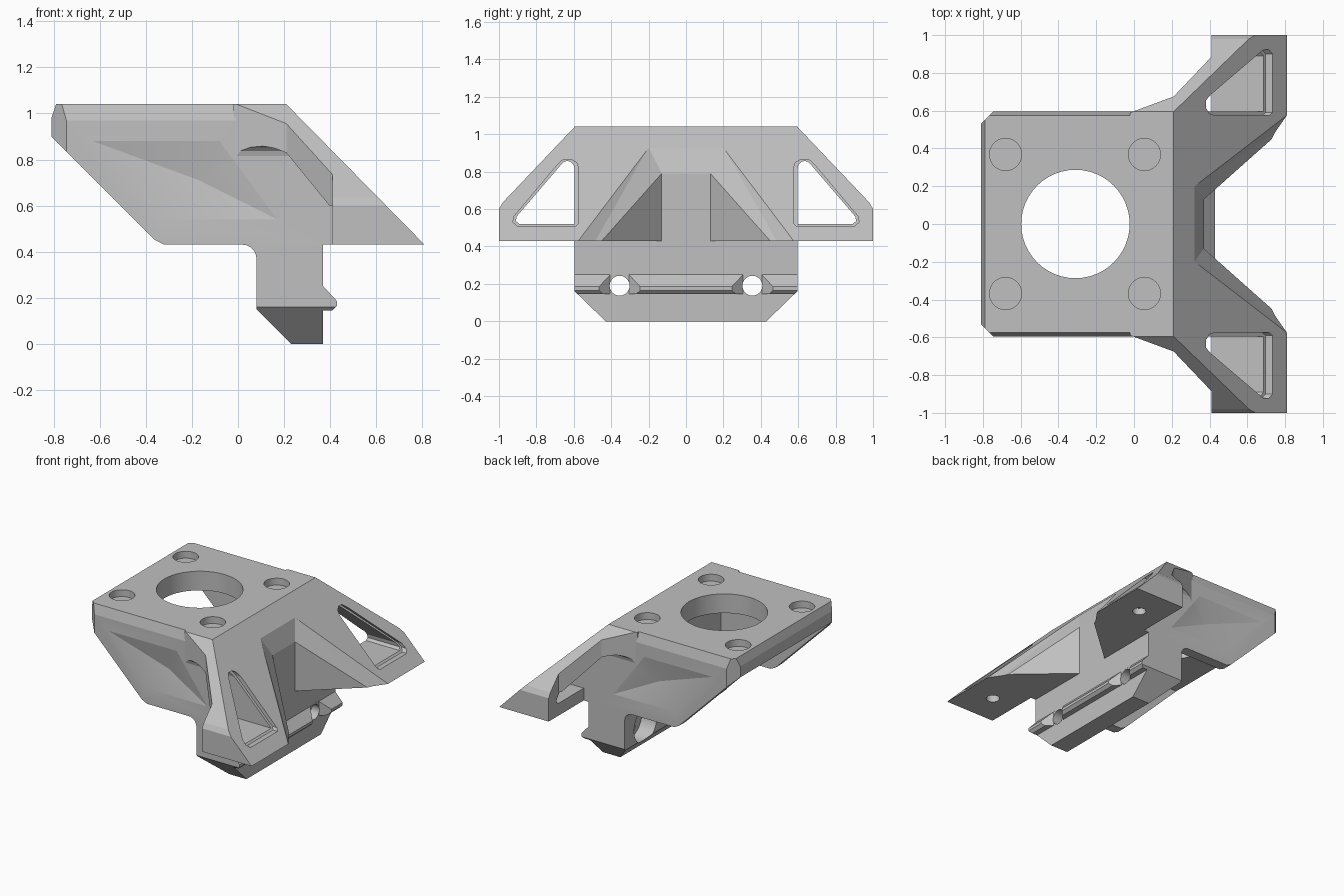
import bpy, bmesh, math
from mathutils import Matrix, Vector

old = bpy.data.objects.get("Cube")
if old:
    bpy.data.objects.remove(old, do_unlink=True)

grey = bpy.data.materials.new("plain grey")
grey.use_nodes = True
COLOUR = (0.53, 0.53, 0.53, 1)
grey.diffuse_color = COLOUR
grey.node_tree.nodes["Principled BSDF"].inputs["Base Color"].default_value = COLOUR


def make(name, bm):
    bmesh.ops.recalc_face_normals(bm, faces=bm.faces)
    mesh = bpy.data.meshes.new(name)
    bm.to_mesh(mesh)
    bm.free()
    mesh.materials.append(grey)
    ob = bpy.data.objects.new(name, mesh)
    bpy.context.collection.objects.link(ob)
    return ob


def prism(name, pts, axis, lo, hi):
    """Extrude a 2D profile along the x, y or z axis."""
    place = {"x": lambda a, b, t: (t, a, b),
             "y": lambda a, b, t: (a, t, b),
             "z": lambda a, b, t: (a, b, t)}[axis]
    bm = bmesh.new()
    rings = [[bm.verts.new(place(a, b, t)) for a, b in pts] for t in (lo, hi)]
    bm.faces.new(rings[0])
    bm.faces.new(rings[1])
    for i in range(len(pts)):
        j = (i + 1) % len(pts)
        bm.faces.new((rings[0][i], rings[0][j], rings[1][j], rings[1][i]))
    return make(name, bm)


def hull(name, pts):
    bm = bmesh.new()
    for p in pts:
        bm.verts.new(p)
    bmesh.ops.convex_hull(bm, input=bm.verts[:])
    return make(name, bm)


def cylinder(name, centre, radius, depth, along_x=False):
    bm = bmesh.new()
    m = Matrix.Translation(centre)
    if along_x:
        m = m @ Matrix.Rotation(math.pi / 2, 4, "Y")
    bmesh.ops.create_cone(bm, cap_ends=True, segments=48, radius1=radius,
                          radius2=radius, depth=depth, matrix=m)
    return make(name, bm)


def combine(target, other, operation="DIFFERENCE"):
    mod = target.modifiers.new("combine", "BOOLEAN")
    mod.operation, mod.object, mod.solver = operation, other, "EXACT"
    bpy.context.view_layer.update()
    graph = bpy.context.evaluated_depsgraph_get()
    mesh = bpy.data.meshes.new_from_object(target.evaluated_get(graph))
    target.modifiers.clear()
    target.data = mesh
    bpy.data.objects.remove(other, do_unlink=True)


def both(half):
    return half + [(-a, b) for a, b in reversed(half)]


# Body with the clamping tab and rail, shaped by three outlines
fillet = [(0.02 + 0.06 * math.sin(a), 0.37 + 0.06 * math.cos(a))
          for a in [i * math.pi / 12 for i in range(7)]]
side = [(-0.81, 0.9), (-0.81, 0.98), (-0.79, 1.04), (0.21, 1.04), (0.81, 0.43),
        (0.37, 0.43), (0.37, 0.25), (0.43, 0.185), (0.43, 0.165), (0.41, 0.145),
        (0.37, 0.145), (0.37, 0), (0.23, 0), (0.08, 0.15)]
side += fillet[::-1] + [(-0.32, 0.43), (-0.36, 0.45)]
body = prism("mount_bracket", side, "y", -0.7, 0.7)
end = both([(0.43, -0.01), (0.43, 0), (0.595, 0.16), (0.595, 0.97), (0.575, 1.04), (0.575, 1.1)])
combine(body, prism("end_outline", end, "x", -1, 1), "INTERSECT")
plan = [(-0.82, -0.52), (-0.74, -0.6), (0.9, -0.6), (0.9, 0.6), (-0.74, 0.6), (-0.82, 0.52)]
combine(body, prism("plan_outline", plan, "z", -0.2, 1.2), "INTERSECT")

# Side wings, each shaped by three outlines
wing_side = [(-0.03, 1.04), (-0.03, 0.6), (0.41, 0.6), (0.41, 0.43), (0.81, 0.43), (0.21, 1.04)]
wing_end = [(0.45, 0.3), (1, 0.3), (1, 0.6), (0.98, 0.635), (0.595, 1.04), (0.45, 1.04)]
wing_plan = [(-0.02, 0.4), (-0.02, 0.59), (0.21, 0.675), (0.41, 0.885), (0.41, 1.2), (1, 1.2), (1, 0.4)]
# Triangular window: the tunnel, and the slightly wider mouth at the front
tunnel = [(0.595, 0.52), (0.89, 0.52), (0.91, 0.535), (0.905, 0.56),
          (0.67, 0.835), (0.655, 0.85), (0.637, 0.858), (0.617, 0.853), (0.602, 0.838), (0.595, 0.815)]
mouth = [(0.575, 0.525), (0.59, 0.508), (0.9, 0.508), (0.925, 0.53), (0.92, 0.56),
         (0.685, 0.84), (0.655, 0.866), (0.615, 0.866), (0.585, 0.848), (0.575, 0.82)]
for s in (1, -1):
    wing = prism("wing", wing_side, "y", s * 0.45, s * 1.1)
    outline = prism("wing_outline", [(s * a, b) for a, b in wing_end], "x", -0.2, 1)
    combine(wing, outline, "INTERSECT")
    outline = prism("wing_plan", [(a, s * b) for a, b in wing_plan], "z", 0.2, 1.3)
    combine(wing, outline, "INTERSECT")
    combine(wing, prism("window", [(s * a, b) for a, b in tunnel], "x", -0.2, 1))
    combine(body, wing, "UNION")
    rim = [(t - z, s * y, z) for y, z in mouth for t in (1.205, 1.5)]
    combine(body, hull("window_mouth", rim))

# Hollow underneath, open to the back and below
combine(body, prism("cavity", [(-0.52, 0.2), (0.52, 0.2), (0.52, 0.9), (-0.52, 0.9)], "x", -1.2, 0.08))

# Flared notch in the sloping front
notch = []
for s in (1, -1):
    inner, outer = Vector((0.37, s * 0.13, 0.79)), Vector((0.32, s * 0.2, 0.93))
    for p, d in ((inner, Vector((0.36, s * 0.32, -0.36))), (outer, Vector((0.5, s * 0.39, -0.5)))):
        notch += [p, p + d * 1.3]
    notch += [outer + Vector((0.2, 0, 0.2)), outer + Vector((0.85, s * 0.507, -0.45))]
combine(body, hull("notch_flare", notch))
plan_notch = [(0.37, -0.13), (0.37, 0.13), (1.01, 0.699), (1.01, -0.699)]
combine(body, prism("notch", plan_notch, "z", 0.43, 0.79))

# Large centre hole
combine(body, cylinder("centre_hole", (-0.31, 0, 1), 0.287, 0.6))

for s in (1, -1):
    # Round recesses in the top plate and under the wings
    for x in (-0.68, 0.055):
        combine(body, cylinder("top_recess", (x, s * 0.368, 1.04), 0.085, 0.1))
    combine(body, cylinder("wing_recess", (0.6, s * 0.77, 0.43), 0.045, 0.1))
    # Screw holes, flared gaps in the rail and nut recesses
    gap = [(0.371, s * 0.355 - 0.05), (0.371, s * 0.355 + 0.05),
           (0.45, s * 0.355 + 0.13), (0.45, s * 0.355 - 0.13)]
    combine(body, prism("rail_gap", gap, "z", 0.1, 0.3))
    combine(body, cylinder("screw_hole", (0.25, s * 0.355, 0.19), 0.053, 0.6, True))
    combine(body, cylinder("nut_recess", (0.12, s * 0.355, 0.25), 0.13, 0.16, True))
    # Shallow four-sided dimples in the side walls
    rim = [(-0.63, 0.88), (-0.08, 0.88), (0.17, 0.54), (-0.33, 0.54)]
    dimple = [(-0.17, s * 0.555, 0.71)]
    for x, z in rim:
        dimple += [(x, s * 0.595, z), (x, s * 0.65, z)]
    combine(body, hull("side_dimple", dimple))

for ob in bpy.context.selected_objects:
    ob.select_set(False)
body.select_set(True)
bpy.context.view_layer.objects.active = body
bpy.ops.object.shade_smooth_by_angle(angle=math.radians(12))
